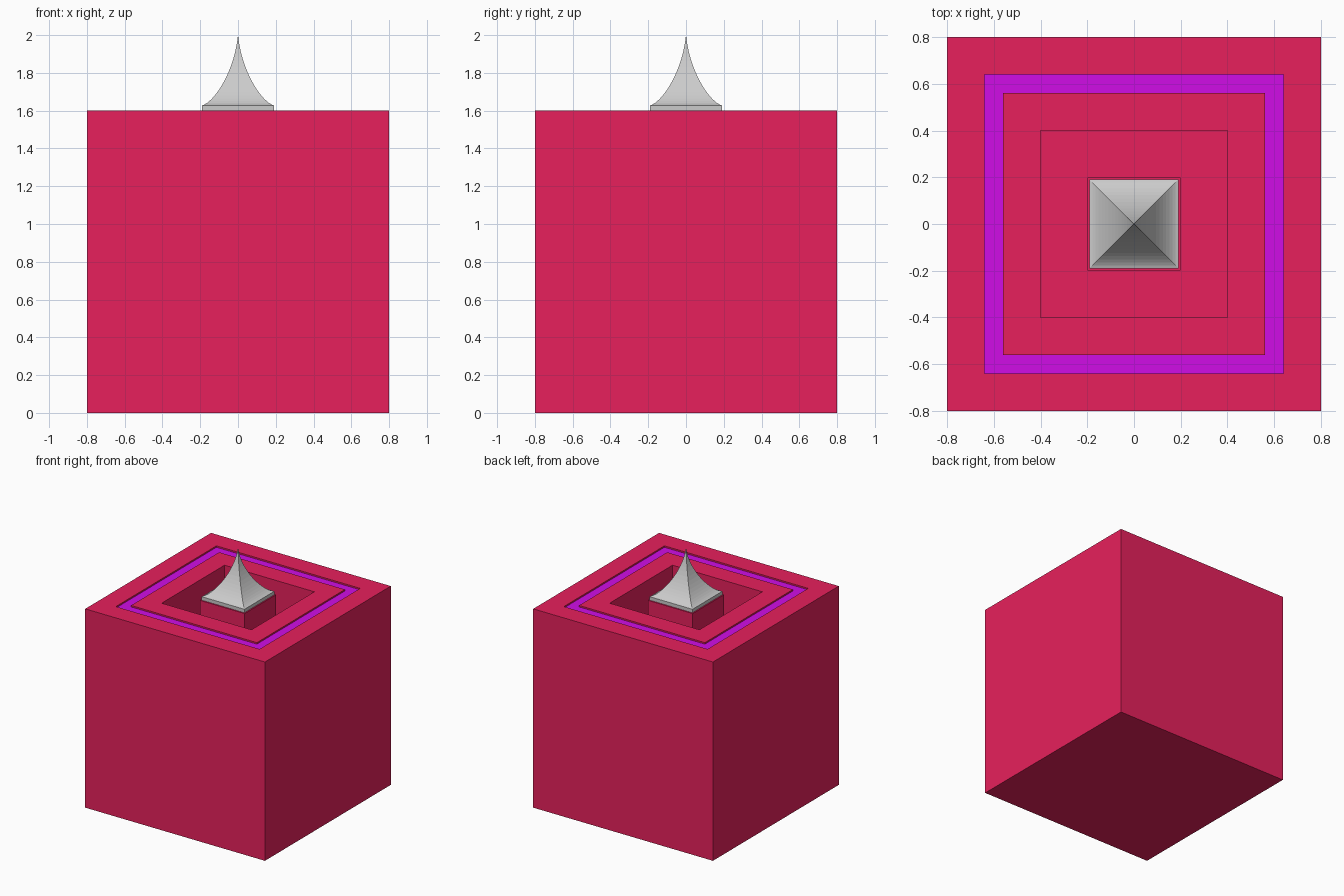
import bpy, bmesh

if "Cube" in bpy.data.objects:
    bpy.data.objects.remove(bpy.data.objects["Cube"])


def material(name, color):
    m = bpy.data.materials.new(name)
    m.diffuse_color = (*color, 1)
    m.use_nodes = True
    m.node_tree.nodes["Principled BSDF"].inputs["Base Color"].default_value = m.diffuse_color
    return m


def square_sweep(name, profile, mats=(), accent=None):
    """Stack square rings of (half width, z), bridge them and cap the ends."""
    bm = bmesh.new()
    rings = []
    for h, z in profile:
        if h == 0:
            rings.append([bm.verts.new((0, 0, z))] * 4)
        else:
            rings.append([bm.verts.new((sx * h, sy * h, z))
                          for sx, sy in ((-1, -1), (1, -1), (1, 1), (-1, 1))])
    for k, (a, b) in enumerate(zip(rings, rings[1:])):
        for i in range(4):
            j = (i + 1) % 4
            corners = list(dict.fromkeys((a[i], a[j], b[j], b[i])))
            face = bm.faces.new(corners)
            if k == accent:
                face.material_index = 1
    bm.faces.new(rings[0][::-1])
    if profile[-1][0] > 0:
        bm.faces.new(rings[-1])
    bmesh.ops.recalc_face_normals(bm, faces=bm.faces)
    mesh = bpy.data.meshes.new(name)
    bm.to_mesh(mesh)
    bm.free()
    for m in mats:
        mesh.materials.append(m)
    ob = bpy.data.objects.new(name, mesh)
    bpy.context.collection.objects.link(ob)
    return ob


red = material("crimson", (0.8, 0.0144, 0.107))
purple = material("purple", (0.63, 0.004, 0.79))

# Block with a shallow purple groove, a deep square well and a centre pillar
square_sweep("block", [(0.8, 0), (0.8, 1.6), (0.64, 1.6), (0.64, 1.588),
                       (0.56, 1.588), (0.56, 1.6), (0.4, 1.6), (0.4, 0.8),
                       (0.2, 0.8), (0.2, 1.6)], (red, purple), accent=3)

# Spire: thin square plinth, then a concave curve up to the point
p = [(0.19, 1.628), (0.13, 1.642), (0.02, 1.8), (0, 2.0)]
steps = 16
curve = []
for s in range(steps + 1):
    t = s / steps
    w = ((1 - t) ** 3, 3 * t * (1 - t) ** 2, 3 * t * t * (1 - t), t ** 3)
    curve.append(tuple(sum(wi * q[c] for wi, q in zip(w, p)) for c in (0, 1)))
square_sweep("spire", [(0.19, 1.6)] + curve)
